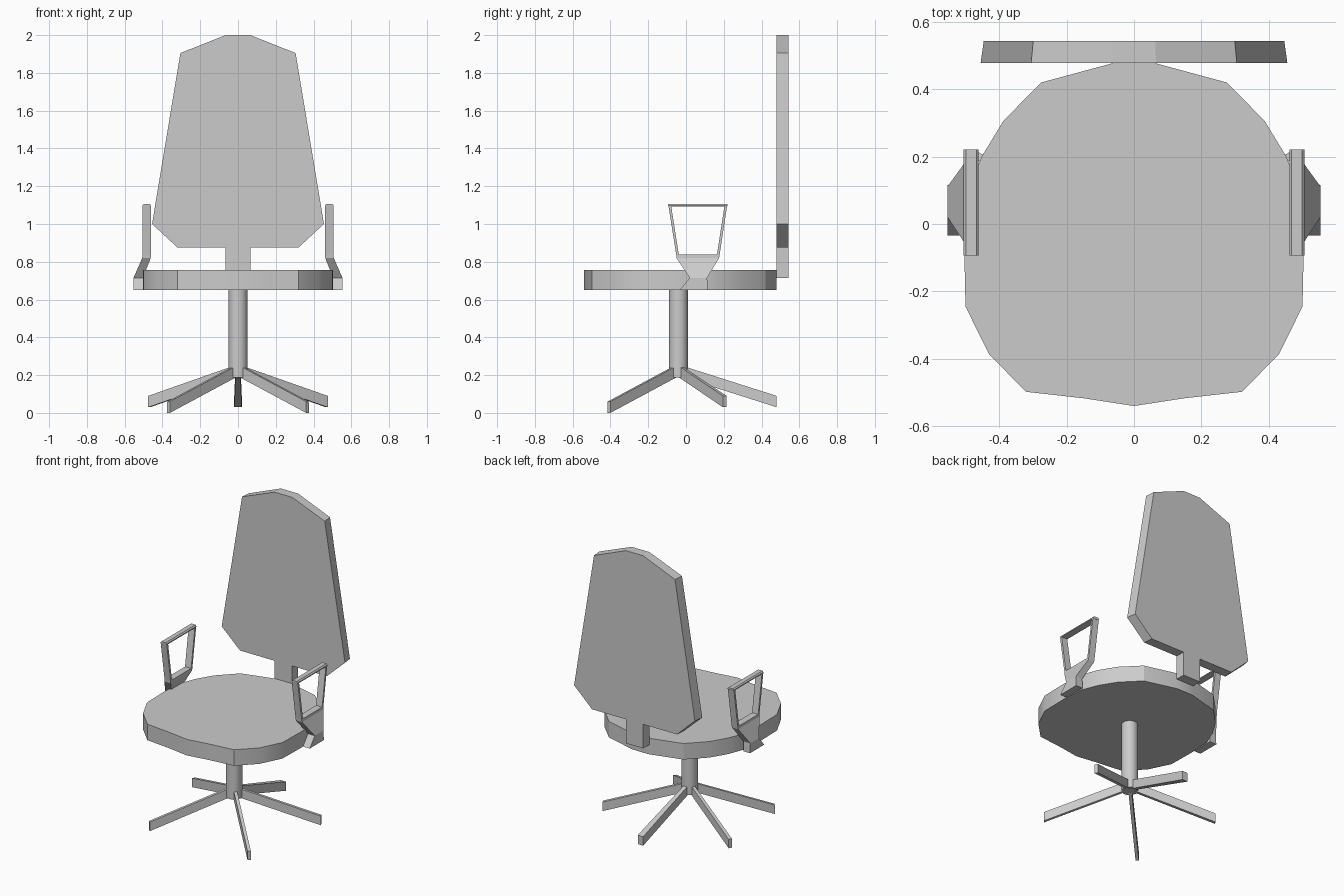
import bpy, bmesh, math

if "Cube" in bpy.data.objects:
    bpy.data.objects.remove(bpy.data.objects["Cube"])


def finish(name, bm, smooth=False, mirror=False):
    bmesh.ops.recalc_face_normals(bm, faces=bm.faces)
    me = bpy.data.meshes.new(name)
    bm.to_mesh(me)
    bm.free()
    ob = bpy.data.objects.new(name, me)
    bpy.context.collection.objects.link(ob)
    if mirror:
        m = ob.modifiers.new("Mirror", 'MIRROR')
        m.use_mirror_merge = False
    if smooth:
        bpy.ops.object.select_all(action='DESELECT')
        bpy.context.view_layer.objects.active = ob
        ob.select_set(True)
        bpy.ops.object.shade_smooth_by_angle(angle=math.radians(30))
    return ob


def loft(bm, rings):
    """Closed solid through rings of equal point count."""
    vs = [[bm.verts.new(p) for p in r] for r in rings]
    n = len(vs[0])
    for a, b in zip(vs, vs[1:]):
        for i in range(n):
            j = (i + 1) % n
            bm.faces.new((a[i], a[j], b[j], b[i]))
    bm.faces.new(vs[0][::-1])
    bm.faces.new(vs[-1])


def rect(z, x0, x1, y0, y1):
    return [(x0, y0, z), (x1, y0, z), (x1, y1, z), (x0, y1, z)]


def symmetric(half):
    """Half outline (x >= 0) completed with its mirrored points."""
    return half + [(-x, y) for x, y in reversed(half) if x > 0.001]


# Seat: faceted round slab
outline = symmetric([(0, -0.54), (0.15, -0.517), (0.32, -0.498), (0.43, -0.387),
                     (0.50, -0.245), (0.504, -0.06), (0.495, 0.09), (0.452, 0.20),
                     (0.387, 0.307), (0.275, 0.42), (0.06, 0.478)])
bm = bmesh.new()
loft(bm, [[(x, y, z) for x, y in outline] for z in (0.65, 0.757)])
finish("seat", bm, smooth=True)

# Backrest with its stem, slightly narrower at the rear face
outline = symmetric([(0.065, 0.715), (0.065, 0.875), (0.32, 0.875),
                     (0.455, 1.0), (0.305, 1.905), (0.065, 2.0)])
bm = bmesh.new()
loft(bm, [[(x * s, y, z) for x, z in outline] for y, s in ((0.478, 1), (0.543, 0.98))])
finish("backrest", bm)

# Central post
CY = -0.04
bm = bmesh.new()
loft(bm, [[(0.05 * math.cos(i * math.tau / 20), CY + 0.05 * math.sin(i * math.tau / 20), z)
           for i in range(20)] for z in (0.187, 0.65)])
finish("post", bm, smooth=True)

# Five star legs: angle, reach, end height, half thickness at hub and tip
for i, (deg, reach, z, w0, w1) in enumerate([
        (90, 0.52, 0.03, 0.013, 0.02), (27.5, 0.53, 0.03, 0.01, 0.011),
        (152.5, 0.53, 0.03, 0.01, 0.011), (-45, 0.52, 0, 0.01, 0.01),
        (-135, 0.52, 0, 0.01, 0.01)]):
    c, s = math.cos(math.radians(deg)), math.sin(math.radians(deg))
    rings = [[(r * c - w * t * s, CY + r * s + w * t * c, zz + h)
              for t, h in ((-1, 0), (1, 0), (1, 0.06), (-1, 0.06))]
             for r, zz, w in ((0.03, 0.186, w0), (reach, z, w1))]
    bm = bmesh.new()
    loft(bm, rings)
    finish(f"leg_{i + 1}", bm)

# Arm bracket: bent plate from the seat edge up to the armrest loop
bm = bmesh.new()
loft(bm, [rect(0.65, 0.503, 0.553, -0.034, 0.115),
          rect(0.715, 0.503, 0.553, 0.02, 0.112),
          rect(0.82, 0.462, 0.507, -0.05, 0.175),
          rect(0.838, 0.461, 0.506, -0.052, 0.178)])
finish("arm_brackets", bm, mirror=True)

# Armrest loop: two leaning bars and a top bar
bm = bmesh.new()
for lo, hi in (((-0.052, -0.038), (-0.092, -0.078)), ((0.164, 0.178), (0.203, 0.217))):
    loft(bm, [rect(0.838, 0.461, 0.506, *lo), rect(1.092, 0.461, 0.506, *hi)])
loft(bm, [rect(1.092, 0.461, 0.506, -0.093, 0.218),
          rect(1.098, 0.461, 0.506, -0.094, 0.221),
          rect(1.106, 0.468, 0.499, -0.094, 0.221)])
finish("armrests", bm, mirror=True)
